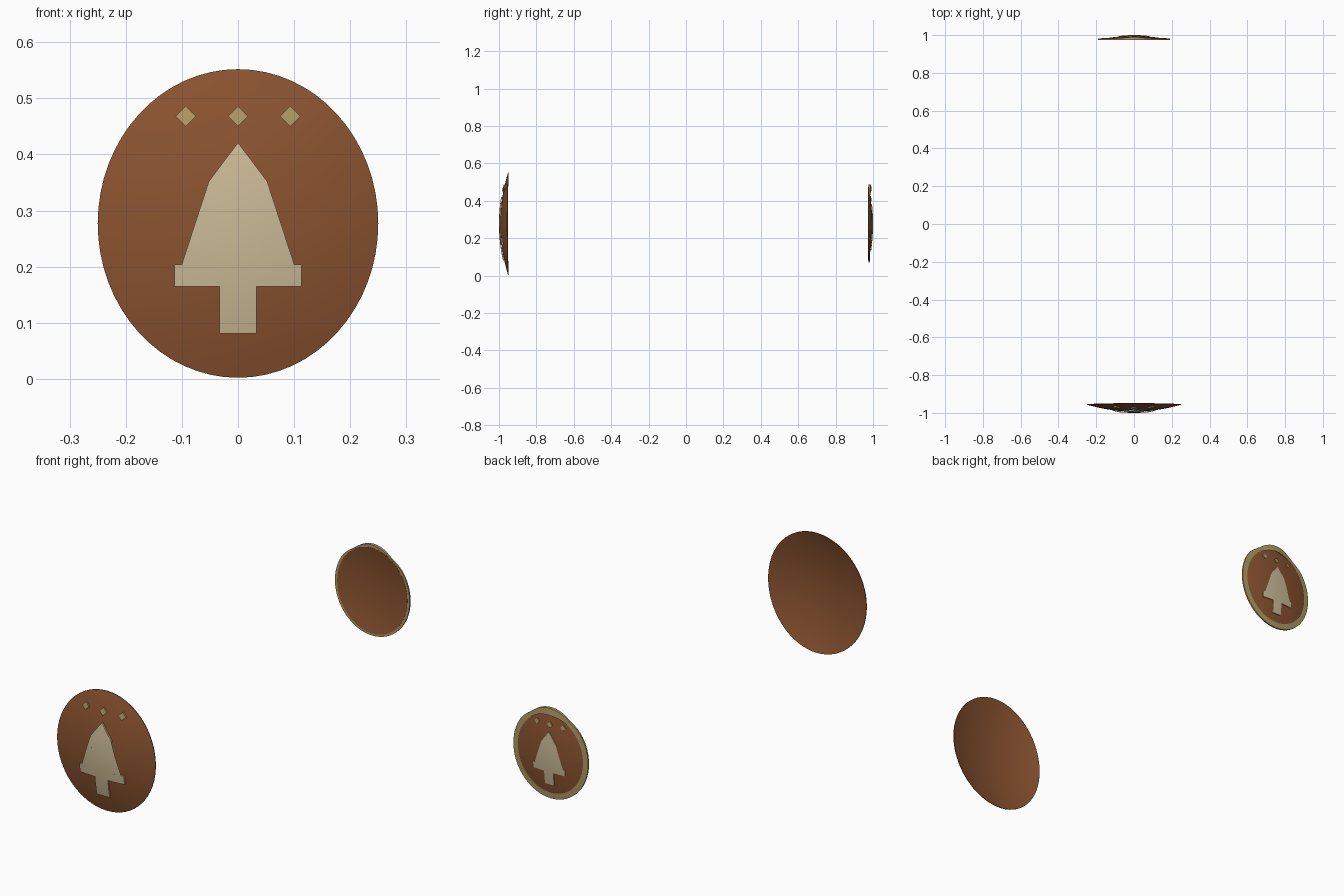
import bpy, bmesh, math
from mathutils import Vector

cube = bpy.data.objects.get("Cube")
if cube:
    bpy.data.objects.remove(cube, do_unlink=True)

MID_Z = 0.277
SEGMENTS = 64
RINGS = 10


def material(name, rgb):
    mat = bpy.data.materials.new(name)
    mat.use_nodes = True
    color = (*rgb, 1)
    mat.diffuse_color = color
    mat.node_tree.nodes["Principled BSDF"].inputs["Base Color"].default_value = color
    return mat


LEATHER = material("brown leather", (0.26, 0.088, 0.03))
IVORY = material("pale ivory", (0.61, 0.5, 0.31))
BRASS = material("dull brass", (0.43, 0.31, 0.13))


def finish(name, bm, mat, angle=30):
    bmesh.ops.recalc_face_normals(bm, faces=bm.faces)
    mesh = bpy.data.meshes.new(name)
    bm.to_mesh(mesh)
    bm.free()
    mesh.materials.append(mat)
    obj = bpy.data.objects.new(name, mesh)
    bpy.context.collection.objects.link(obj)
    bpy.ops.object.select_all(action="DESELECT")
    obj.select_set(True)
    bpy.context.view_layer.objects.active = obj
    bpy.ops.object.shade_smooth_by_angle(angle=math.radians(angle))
    return obj


class Dome:
    """Shallow elliptical bowl bulging along y towards 'facing'."""

    def __init__(self, rx, rz, crown_y, side_drop, top_drop, facing):
        self.rx, self.rz, self.crown = rx, rz, crown_y
        self.side, self.top, self.facing = side_drop, top_drop, facing

    def y(self, x, z, lift=0):
        u, w = x / self.rx, (z - MID_Z) / self.rz
        return self.crown + self.facing * (lift - self.side * u * u - self.top * w * w)


def shell(name, dome, thickness):
    bm = bmesh.new()
    layers = []
    for lift in (0, -thickness):
        center = bm.verts.new((0, dome.y(0, MID_Z, lift), MID_Z))
        previous = None
        for k in range(1, RINGS + 1):
            ring = []
            for i in range(SEGMENTS):
                a = math.tau * i / SEGMENTS
                x = dome.rx * math.cos(a) * k / RINGS
                z = MID_Z + dome.rz * math.sin(a) * k / RINGS
                ring.append(bm.verts.new((x, dome.y(x, z, lift), z)))
            for i in range(SEGMENTS):
                j = (i + 1) % SEGMENTS
                if previous:
                    bm.faces.new((previous[i], ring[i], ring[j], previous[j]))
                else:
                    bm.faces.new((center, ring[i], ring[j]))
            previous = ring
        layers.append(previous)
    # Close the edge between the outer and inner skins
    for i in range(SEGMENTS):
        j = (i + 1) % SEGMENTS
        bm.faces.new((layers[0][i], layers[0][j], layers[1][j], layers[1][i]))
    return finish(name, bm, LEATHER)


def plate(name, outline, dome, scale, lift, mat):
    """Raised emblem that follows the curve of the bowl."""
    bm = bmesh.new()
    bm.faces.new([bm.verts.new((x * scale, 0, MID_Z + (z - MID_Z) * scale))
                  for x, z in outline])
    bmesh.ops.triangulate(bm, faces=bm.faces[:])
    for step in range(-9, 10):
        for axis in (Vector((1, 0, 0)), Vector((0, 0, 1))):
            point = Vector((0, 0, MID_Z)) + axis * step * 0.02
            bmesh.ops.bisect_plane(bm, geom=bm.verts[:] + bm.edges[:] + bm.faces[:],
                                   plane_co=point, plane_no=axis)
    new = bmesh.ops.extrude_face_region(bm, geom=bm.faces[:])["geom"]
    front = {v for v in new if isinstance(v, bmesh.types.BMVert)}
    for v in bm.verts:
        v.co.y = dome.y(v.co.x, v.co.z, lift if v in front else -0.001)
    return finish(name, bm, mat)


# Emblem outlines: right half of the sword is mirrored
half = [(0.052, 0.352), (0.038, 0.204), (0.113, 0.204),
        (0.113, 0.165), (0.033, 0.165), (0.033, 0.081)]
SWORD = [(0, 0.421)] + half + [(-x, z) for x, z in reversed(half)]


def emblem(prefix, dome, scale, lift):
    plate(prefix + "_sword", SWORD, dome, scale, lift, IVORY)
    for side, x in (("right", -0.093), ("middle", 0), ("left", 0.093)):
        r, z = 0.018, 0.468
        studs = [(x, z + r), (x + r, z), (x, z - r), (x - r, z)]
        plate(f"{prefix}_{side}_diamond", studs, dome, scale, lift, BRASS)


def rim(name, rx, rz, back_y):
    """Band around the small shield, with a slightly raised crest at the top."""
    # Section corners: radius factor and height above the back
    section = [(0.93, 0), (1, 0), (1, 0.007), (0.87, 0.009)]
    bm = bmesh.new()
    loops = []
    for i in range(SEGMENTS):
        a = math.tau * i / SEGMENTS
        x, z = rx * math.cos(a), rz * math.sin(a)
        crest = math.exp(-(x / 0.07) ** 2) if z > 0 else 0
        shoulder = math.exp(-((abs(x) - 0.1) / 0.035) ** 2) if z > 0 else 0
        loop = []
        for f, h in section:
            grow = (0.004 * crest - 0.008 * shoulder) if f == 1 else 0
            y = back_y + h * (1 + crest)
            loop.append(bm.verts.new((x * f, y, MID_Z + z * f + grow)))
        loops.append(loop)
    for i in range(SEGMENTS):
        a, b = loops[i], loops[(i + 1) % SEGMENTS]
        for k in range(4):
            m = (k + 1) % 4
            bm.faces.new((a[k], b[k], b[m], a[m]))
    return finish(name, bm, BRASS)


# Large front shield
large = Dome(0.25, 0.275, -0.993, 0.037, 0.042, -1)
shell("large_shield", large, 0.003)
emblem("large", large, 1, 0.007)

# Small rear shield with a rim
small = Dome(0.178, 0.196, 0.996, 0.019, 0.019, 1)
shell("small_shield", small, 0.003)
emblem("small", small, 0.71, 0.004)
rim("small_shield_rim", 0.19, 0.206, 0.975)
